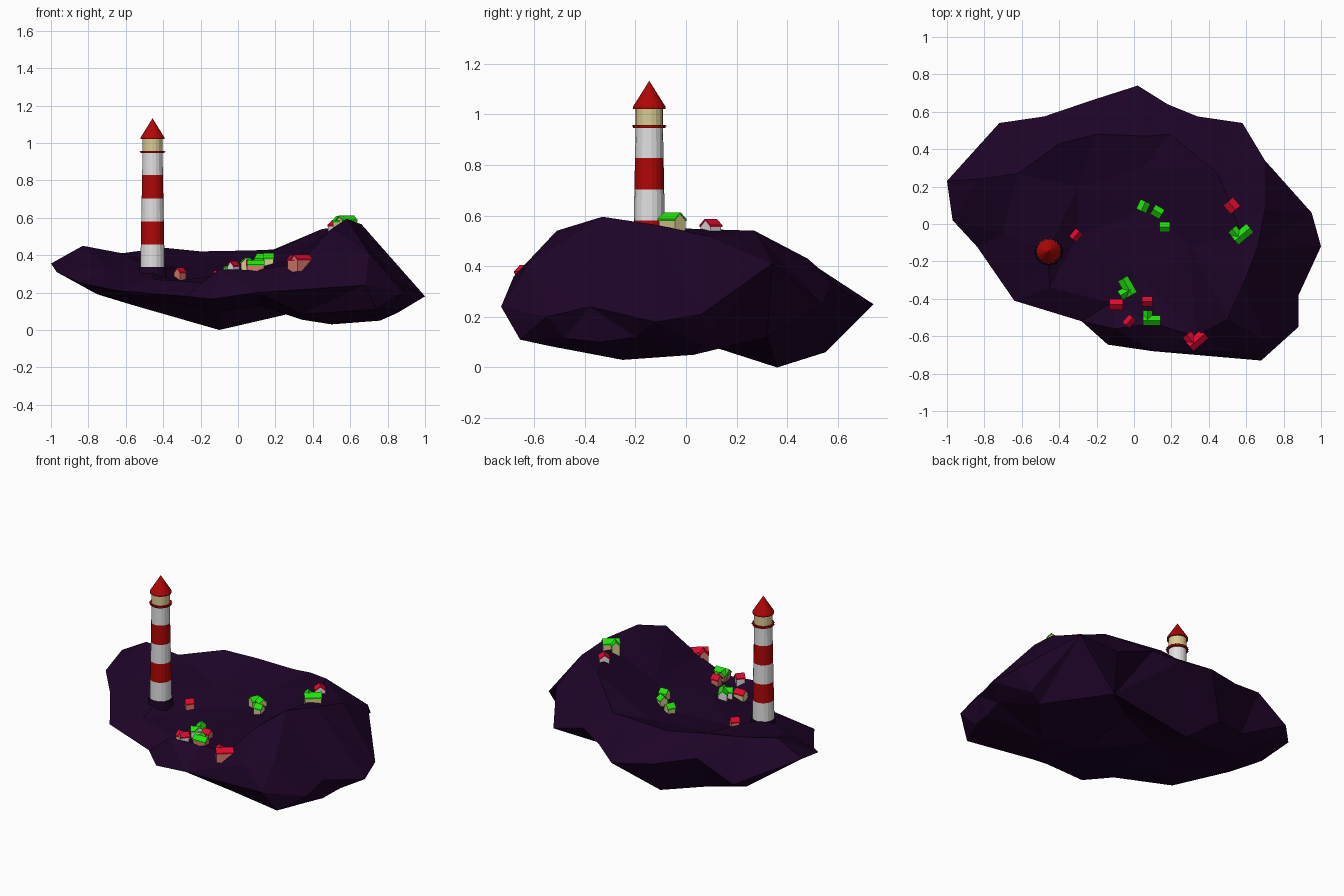
import bpy, bmesh, math
from mathutils import Vector, Matrix
from mathutils.bvhtree import BVHTree
from mathutils.geometry import delaunay_2d_cdt

if "Cube" in bpy.data.objects:
    bpy.data.objects.remove(bpy.data.objects["Cube"])


def material(name, rgb):
    m = bpy.data.materials.new(name)
    m.diffuse_color = (*rgb, 1)
    m.use_nodes = True
    m.node_tree.nodes["Principled BSDF"].inputs["Base Color"].default_value = m.diffuse_color
    return m


ROCK = material("dark purple rock", (0.0125, 0.0012, 0.0205))
RED = material("tower red", (0.43, 0.002, 0.002))
WHITE = material("white", (0.75, 0.75, 0.75))
CREAM = material("cream", (0.7, 0.6, 0.29))
CRIMSON = material("crimson roof", (0.74, 0.003, 0.03))
GREEN = material("green roof", (0.015, 0.77, 0.003))
SALMON = material("salmon wall", (0.68, 0.2, 0.16))


def finish(bm, name, mats):
    bmesh.ops.recalc_face_normals(bm, faces=bm.faces)
    me = bpy.data.meshes.new(name)
    bm.to_mesh(me)
    for m in mats:
        me.materials.append(m)
    ob = bpy.data.objects.new(name, me)
    bpy.context.collection.objects.link(ob)
    return ob


# Island: a rim outline closed by a triangulated top and underside
rim = [(-1, .23, .355), (-.72, .54, .23), (-.48, .575, .35), (-.23, .66, .28),
       (.02, .74, .25), (.18, .64, .29), (.34, .575, .33), (.58, .54, .25),
       (.7, .34, .41), (.95, .06, .21), (1, -.12, .18), (.88, -.38, .24),
       (.88, -.55, .2), (.68, -.73, .24), (.1, -.68, .2), (-.14, -.645, .165),
       (-.28, -.52, .18), (-.64, -.41, .21), (-.84, -.12, .25), (-.97, .02, .31)]
top = [(-.83, .24, .45), (-.62, .27, .41), (-.4, .43, .44), (-.2, .48, .42),
       (.07, .47, .425), (.19, .48, .43), (.45, .27, .54), (.57, -.05, .55),
       (.66, -.13, .565), (.58, -.33, .595), (.5, -.51, .54), (.7, -.62, .41),
       (.52, -.68, .36), (.7, .08, .52), (.3, -.12, .385), (.33, -.6, .36),
       (.1, -.53, .32), (-.1, -.56, .325), (-.12, -.42, .25), (.05, -.3, .31),
       (.07, .08, .325), (.05, .3, .36), (-.3, -.06, .268), (-.46, -.14, .33),
       (-.3, .2, .33), (-.45, -.34, .27), (-.7, -.05, .33)]
under = [(-.1, .36, 0), (-.2, .55, .06), (.5, -.25, .03), (.76, .03, .05),
         (.85, .06, .09), (.34, -.54, .085), (.74, -.655, .11), (.82, -.48, .115),
         (.85, -.34, .1), (.88, -.2, .12), (.15, .1, .17), (.42, .32, .12), (-.57, .2, .135),
         (-.77, .15, .2), (-.75, .45, .19), (-.45, .45, .11), (-.5, -.22, .16),
         (-.2, -.3, .13), (-.1, .05, .1), (.12, -.3, .13), (.34, -.22, .055)]


def add_sheet(bm, inner):
    pts = rim + inner
    n = len(rim)
    edges = [(i, (i + 1) % n) for i in range(n)]
    co, _, faces, orig, _, _ = delaunay_2d_cdt(
        [Vector(p[:2]) for p in pts], edges, [], 1, 1e-5)
    vs = [bm.verts.new((c.x, c.y, pts[o[0]][2])) for c, o in zip(co, orig)]
    for f in faces:
        bm.faces.new([vs[i] for i in f])


bm = bmesh.new()
add_sheet(bm, top)
add_sheet(bm, under)
bmesh.ops.remove_doubles(bm, verts=bm.verts, dist=1e-4)
bmesh.ops.recalc_face_normals(bm, faces=bm.faces)
ground = BVHTree.FromBMesh(bm)
finish(bm, "island", [ROCK])
bm.free()


def ground_z(x, y):
    return ground.ray_cast(Vector((x, y, 3)), Vector((0, 0, -1)))[0].z


# Tower parts: stacked frustums
LX, LY = -0.457, -0.145


def frustum(name, z0, z1, r0, r1, mat, sides=18):
    b = bmesh.new()
    bmesh.ops.create_cone(b, cap_ends=True, segments=sides, radius1=r0, radius2=r1,
                          depth=z1 - z0,
                          matrix=Matrix.Translation((LX, LY, (z0 + z1) / 2)))
    finish(b, name, [mat])
    b.free()


frustum("tower_footing", .26, .337, .08, .07, ROCK)
levels = [.335, .458, .58, .703, .828, .95]


def shaft_radius(z):
    return .066 - .012 * (z - .335) / .615


for i in range(5):
    a, b_ = levels[i], levels[i + 1]
    frustum("tower_band", a, b_, shaft_radius(a), shaft_radius(b_), RED if i % 2 else WHITE)
frustum("gallery", .945, .957, .065, .065, RED)
frustum("lantern_room", .957, 1.023, .055, .055, CREAM)
frustum("lantern_roof_rim", 1.02, 1.03, .064, .064, RED)
frustum("lantern_roof", 1.03, 1.132, .064, 0, RED)

# Small posts around the gallery
for k in range(18):
    t = math.tau * k / 18
    b = bmesh.new()
    bmesh.ops.create_cube(b, size=.004, matrix=Matrix.Translation(
        (LX + .067 * math.cos(t), LY + .067 * math.sin(t), .953)))
    finish(b, "gallery_post", [RED])
    b.free()


# Houses: gabled walls under a folded roof, with an optional wing
def prism(b, profile, y_len, frame, mat_index):
    rings = [[b.verts.new(frame @ Vector((s * y_len / 2, p, z))) for p, z in profile]
             for s in (-1, 1)]
    n = len(profile)
    faces = [b.faces.new(rings[0]), b.faces.new(rings[1][::-1])]
    for i in range(n):
        j = (i + 1) % n
        faces.append(b.faces.new((rings[0][i], rings[0][j], rings[1][j], rings[1][i])))
    for f in faces:
        f.material_index = mat_index


def gable(b, length, width, frame):
    w, e, r, t = width / 2, .03, .055, .006
    prism(b, [(-w, -.03), (w, -.03), (w, e), (0, r), (-w, e)], length, frame, 0)
    o = w + .004
    prism(b, [(-o, e - .002), (0, r), (o, e - .002), (o, e + t), (0, r + t), (-o, e + t)],
          length + .006, frame, 1)


def house(x, y, angle, length, width, wall, roof, wing=0, sink=0):
    b = bmesh.new()
    frame = (Matrix.Translation((x, y, ground_z(x, y) - sink))
             @ Matrix.Rotation(math.radians(angle), 4, 'Z'))
    gable(b, length, width, frame)
    if wing:
        side = (Matrix.Translation((-length / 2 + width / 2, wing * width * .5, -.003))
                @ Matrix.Rotation(math.pi / 2, 4, 'Z'))
        gable(b, width * 1.1, width * .9, frame @ side)
    finish(b, "house", [wall, roof])
    b.free()


house(-.31, -.06, 50, .05, .042, SALMON, CRIMSON)
house(-.095, -.43, 0, .068, .052, CREAM, CRIMSON)
house(-.025, -.52, 50, .05, .042, WHITE, CRIMSON)
house(.07, -.415, 0, .05, .046, SALMON, CRIMSON)
house(.095, -.515, 0, .09, .046, SALMON, GREEN, 1, .005)
house(-.035, -.335, 120, .095, .052, WHITE, GREEN, 1)
house(.338, -.622, 40, .1, .054, SALMON, CRIMSON, 1)
house(.58, -.055, 40, .1, .052, CREAM, GREEN, 1)
house(.523, .098, 130, .055, .06, WHITE, CRIMSON, 0, .018)
house(.05, .095, 65, .05, .05, CREAM, GREEN)
house(.125, .065, 150, .05, .05, CREAM, GREEN)
house(.165, -.015, 0, .05, .046, CREAM, GREEN)
